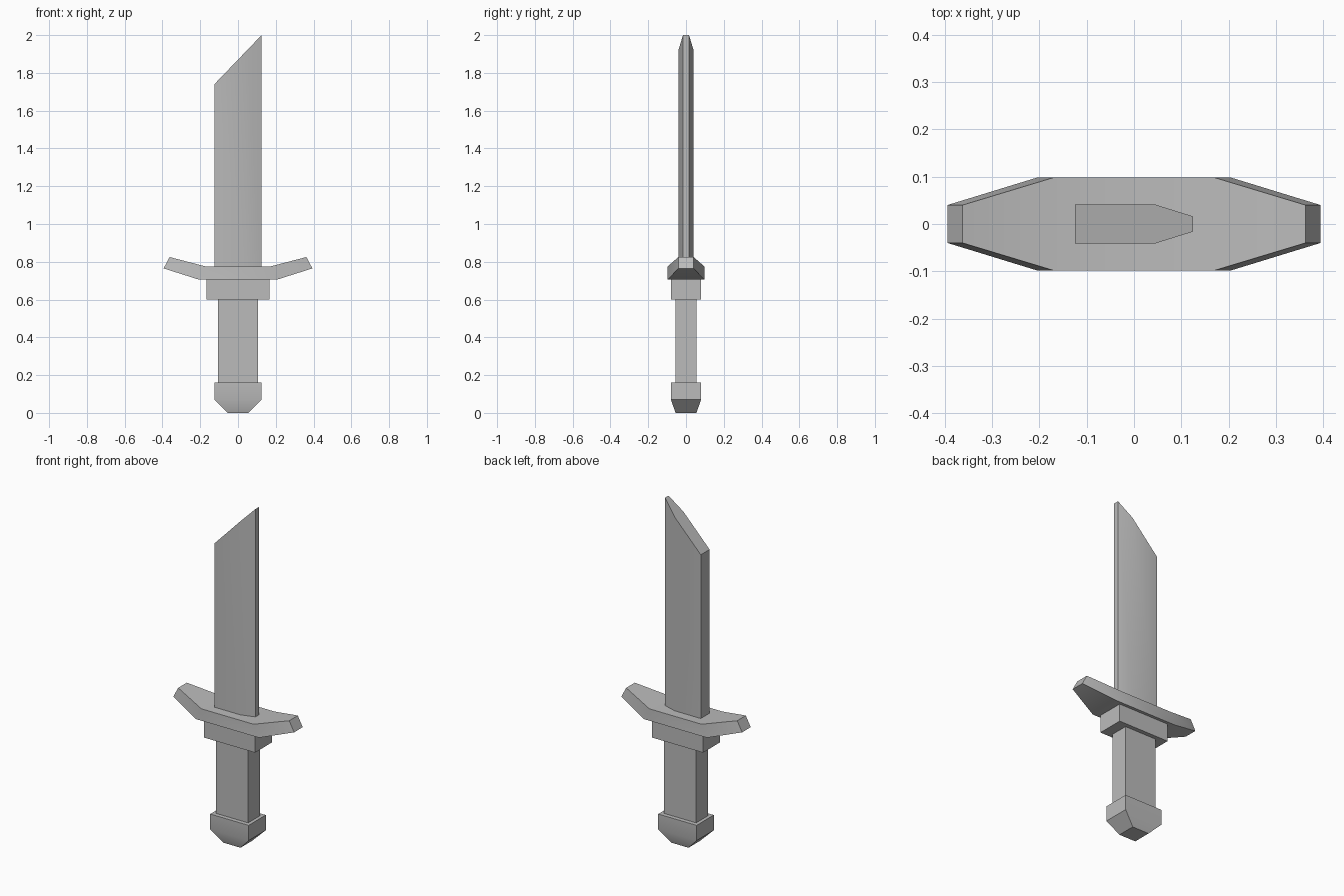
import bpy
import bmesh
import math

default = bpy.data.objects.get("Cube")
if default:
    bpy.data.objects.remove(default, do_unlink=True)

# Single plain grey
GREY = (0.5, 0.5, 0.5, 1)
grey = bpy.data.materials.new("plain grey")
grey.use_nodes = True
grey.diffuse_color = GREY
grey.node_tree.nodes["Principled BSDF"].inputs["Base Color"].default_value = GREY


def loft(name, rings):
    """Skin a series of matching rings and cap both ends."""
    bm = bmesh.new()
    loops = [[bm.verts.new(p) for p in ring] for ring in rings]
    for a, b in zip(loops, loops[1:]):
        for i in range(len(a)):
            j = (i + 1) % len(a)
            bm.faces.new((a[i], a[j], b[j], b[i]))
    bm.faces.new(loops[0])
    bm.faces.new(loops[-1])
    bmesh.ops.recalc_face_normals(bm, faces=bm.faces)
    mesh = bpy.data.meshes.new(name)
    bm.to_mesh(mesh)
    bm.free()
    mesh.materials.append(grey)
    obj = bpy.data.objects.new(name, mesh)
    bpy.context.collection.objects.link(obj)
    bpy.ops.object.select_all(action="DESELECT")
    obj.select_set(True)
    bpy.context.view_layer.objects.active = obj
    bpy.ops.object.shade_smooth_by_angle(angle=math.radians(30))
    return obj


def rect(x, y, z):
    return [(-x, -y, z), (x, -y, z), (x, y, z), (-x, y, z)]


# Handle: tapered pommel, grip and collar
loft("pommel", [rect(0.055, 0.055, 0), rect(0.125, 0.08, 0.07), rect(0.125, 0.08, 0.16)])
loft("grip", [rect(0.105, 0.055, 0.16), rect(0.105, 0.055, 0.6)])
loft("collar", [rect(0.167, 0.08, 0.6), rect(0.167, 0.08, 0.705)])

# Crossguard: upswept arms narrowing to their tips, mirrored across x
arm = [((0.205, 0.705), (0.17, 0.775), 0.098),
       ((0.394, 0.765), (0.362, 0.825), 0.04)]


def guard_ring(section, side):
    (xb, zb), (xt, zt), y = section
    return [(side * xb, -y, zb), (side * xb, y, zb),
            (side * xt, y, zt), (side * xt, -y, zt)]


loft("crossguard", [guard_ring(s, -1) for s in reversed(arm)] + [guard_ring(s, 1) for s in arm])

# Blade: flat spine, bevelled cutting edge, slanted tip
half = [(-0.125, 0.041), (0.045, 0.041), (0.125, 0.016)]
outline = half + [(x, -y) for x, y in reversed(half)]
loft("blade", [[(x, y, 0.77) for x, y in outline],
               [(x, y, 1.87 + 1.04 * x) for x, y in outline]])
